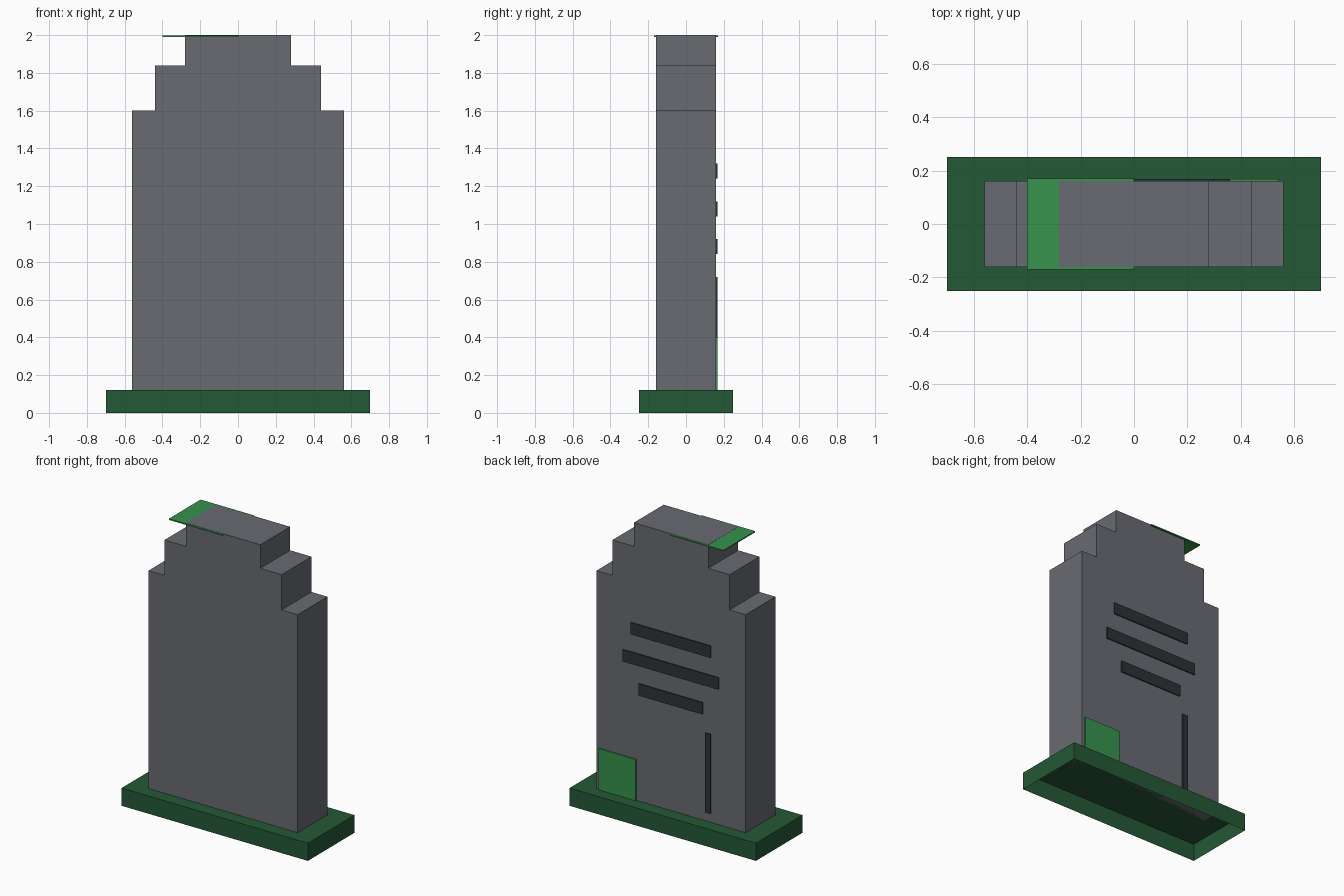
import bpy
import bmesh

cube = bpy.data.objects.get("Cube")
if cube:
    bpy.data.objects.remove(cube, do_unlink=True)


def linear(c):
    c /= 255
    return c / 12.92 if c <= 0.04045 else ((c + 0.055) / 1.055) ** 2.4


def material(name, *rgb):
    mat = bpy.data.materials.new(name)
    color = (*map(linear, rgb), 1)
    mat.diffuse_color = color
    mat.use_nodes = True
    mat.node_tree.nodes["Principled BSDF"].inputs["Base Color"].default_value = color
    return mat


stone = material("stone grey", 105, 107, 114)
dark_green = material("dark green", 36, 88, 53)
bright_green = material("bright green", 54, 147, 76)
charcoal = material("charcoal", 43, 51, 55)


def finish(name, bm, mat):
    bmesh.ops.recalc_face_normals(bm, faces=bm.faces)
    mesh = bpy.data.meshes.new(name)
    bm.to_mesh(mesh)
    bm.free()
    mesh.materials.append(mat)
    obj = bpy.data.objects.new(name, mesh)
    bpy.context.collection.objects.link(obj)
    return obj


def box(name, mat, x, y, z, open_bottom=False):
    bm = bmesh.new()
    bmesh.ops.create_cube(bm, size=1)
    for v in bm.verts:
        v.co = [r[0] if c < 0 else r[1] for c, r in zip(v.co, (x, y, z))]
    bm.normal_update()
    if open_bottom:
        under = [f for f in bm.faces if f.normal.z < -0.9]
        bmesh.ops.delete(bm, geom=under, context='FACES_ONLY')
    return finish(name, bm, mat)


# Plinth, a shell open underneath
box("plinth", dark_green, (-0.7, 0.7), (-0.25, 0.25), (0, 0.12), open_bottom=True)

# Stepped slab: mirrored half profile, extruded in depth
half = [(0.56, 0.12), (0.56, 1.6), (0.44, 1.6), (0.44, 1.84), (0.28, 1.84), (0.28, 2.0)]
outline = half + [(-x, z) for x, z in reversed(half)]
bm = bmesh.new()
face = bm.faces.new([bm.verts.new((x, -0.16, z)) for x, z in outline])
side = bmesh.ops.extrude_face_region(bm, geom=[face])
for v in side["geom"]:
    if isinstance(v, bmesh.types.BMVert):
        v.co.y = 0.16
finish("stepped_slab", bm, stone)

# Thin roof plate overhanging the right shoulder
box("roof_plate", bright_green, (-0.4, 0), (-0.17, 0.17), (1.991, 1.999))

# Raised details on the back
depth = (0.159, 0.168)
for name, w, z in (("upper", 0.30, 1.24), ("middle", 0.36, 1.04), ("lower", 0.24, 0.84)):
    box(name + "_line", charcoal, (-w, w), depth, (z, z + 0.08))
box("upright_strip", charcoal, (-0.30, -0.26), depth, (0.18, 0.72))
box("corner_panel", bright_green, (0.26, 0.54), depth, (0.12, 0.40))
